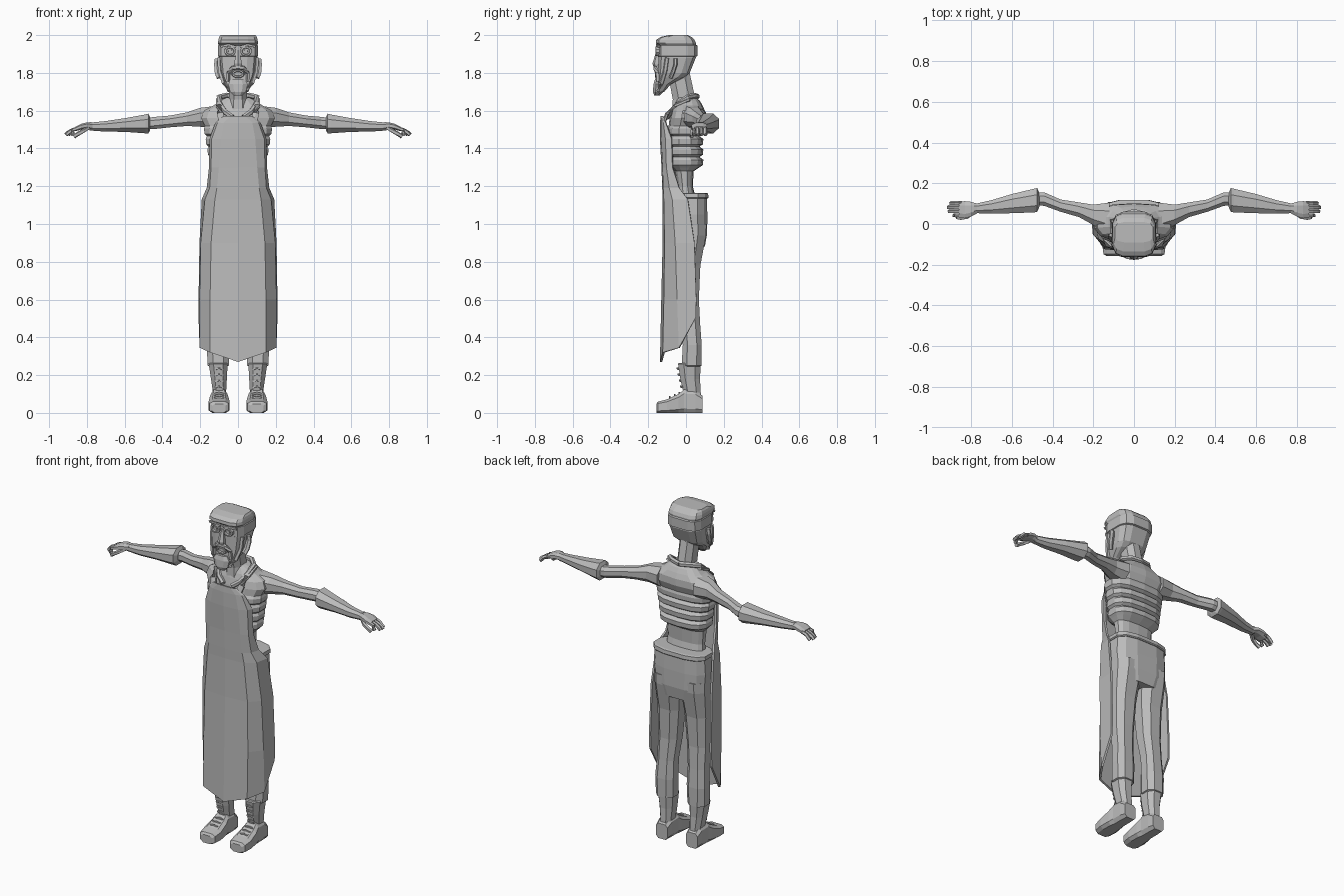
import bpy, bmesh, math
from mathutils import Vector

mat = bpy.data.materials.new("plain grey")
mat.diffuse_color = (0.5, 0.5, 0.5, 1)


def finish(name, bm, mirror=False, thick=0):
    bmesh.ops.recalc_face_normals(bm, faces=bm.faces)
    me = bpy.data.meshes.new(name)
    bm.to_mesh(me)
    bm.free()
    me.materials.append(mat)
    ob = bpy.data.objects.new(name, me)
    bpy.context.collection.objects.link(ob)
    if mirror:
        ob.modifiers.new("mirror", 'MIRROR').use_clip = True
    if thick:
        s = ob.modifiers.new("thickness", 'SOLIDIFY')
        s.thickness, s.offset = thick, 0
    return ob


def loft(name, rings, axis='z', n=8, p=0.8, mirror=False):
    """Rings are (position along axis, centre a, centre b, radius a, radius b)."""
    bm = bmesh.new()
    off = math.pi / n
    k = math.cos(off) ** p
    rows = []
    for t, ca, cb, ra, rb in rings:
        row = []
        for i in range(n):
            c, s = math.cos(off + i * 2 * off), math.sin(off + i * 2 * off)
            a = ca + ra * math.copysign(abs(c) ** p, c) / k
            b = cb + rb * math.copysign(abs(s) ** p, s) / k
            row.append(bm.verts.new({'x': (t, a, b), 'y': (a, t, b), 'z': (a, b, t)}[axis]))
        rows.append(row)
    for r, q in zip(rows, rows[1:]):
        for i in range(n):
            j = (i + 1) % n
            bm.faces.new((r[i], r[j], q[j], q[i]))
    bm.faces.new(rows[0])
    bm.faces.new(rows[-1])
    return finish(name, bm, mirror)


def body(name, rings, n=12, p=0.7, mirror=False, cx=0):
    """Upright loft; rings are (z, half width, front y, back y)."""
    return loft(name, [(z, cx, (f + b) / 2, h, (b - f) / 2) for z, h, f, b in rings], 'z', n, p, mirror)


def strip(name, pts, r, mirror=True, n=6, flat=1.0):
    """Faceted tube that follows a path."""
    bm = bmesh.new()
    pts = [Vector(q) for q in pts]
    rows = []
    for i, q in enumerate(pts):
        d = (pts[min(i + 1, len(pts) - 1)] - pts[max(i - 1, 0)]).normalized()
        u = d.cross(Vector((0, 0, 1) if abs(d.z) < 0.8 else (0, 1, 0))).normalized()
        v = d.cross(u)
        rows.append([bm.verts.new(q + r * (u * math.cos(a) + v * flat * math.sin(a)))
                     for a in [2 * math.pi * (j + .5) / n for j in range(n)]])
    for a, b in zip(rows, rows[1:]):
        for j in range(n):
            bm.faces.new((a[j], a[(j + 1) % n], b[(j + 1) % n], b[j]))
    bm.faces.new(rows[0])
    bm.faces.new(rows[-1])
    return finish(name, bm, mirror)


# torso: narrow waist, stepped ribs, broad shoulders
rings = [(1.10, .125, -.05, .06), (1.20, .115, -.045, .035), (1.28, .12, -.06, .04)]
for i in range(4):
    z, h = 1.30 + i * .055, .15 + i * .009
    rings += [(z, h - .012, -.085, .07), (z + .012, h, -.1, .088), (z + .04, h + .003, -.1, .09)]
rings += [(1.52, .175, -.09, .085), (1.56, .195, -.085, .1), (1.60, .18, -.075, .098),
          (1.63, .125, -.065, .085), (1.655, .095, -.05, .07), (1.67, .06, -.045, .05)]
body("torso", rings, 14, .75)
body("neck", [(1.58, .058, -.075, .05), (1.66, .047, -.07, .05), (1.82, .047, -.1, .015)], 8, .85)

# collar and apron straps
strip("collar", [(0, .06, 1.675), (.06, .045, 1.68), (.1, .01, 1.672), (.095, -.04, 1.635),
                 (.07, -.08, 1.595), (.03, -.1, 1.565)], .015)
strip("apron_strap", [(.1, .02, 1.66), (.1, -.06, 1.625), (.095, -.1, 1.585), (.08, -.12, 1.53)], .02, flat=.5)

# arms, wide sleeves cuffs at the elbow
loft("upper_arm", [(.12, .03, 1.565, .075, .06), (.2, .045, 1.565, .05, .05), (.27, .07, 1.555, .036, .036),
                   (.36, .09, 1.543, .03, .031), (.44, .122, 1.535, .033, .032), (.5, .125, 1.53, .03, .03)],
     'x', 8, .9, True)
loft("forearm", [(.465, .118, 1.53, .035, .035), (.475, .118, 1.532, .058, .052), (.49, .115, 1.53, .058, .05),
                 (.6, .1, 1.524, .047, .036), (.7, .084, 1.517, .033, .028), (.77, .077, 1.516, .024, .022),
                 (.785, .076, 1.518, .026, .022)], 'x', 8, .9, True)
loft("palm", [(.77, .076, 1.517, .024, .02), (.80, .073, 1.521, .036, .017), (.83, .07, 1.515, .042, .015),
              (.86, .071, 1.503, .038, .012)], 'x', 8, .8, True)
for i in range(4):
    y = .042 + i * .02
    tip = (.885, .908, .912, .9)[i]
    strip("finger", [(.845, y, 1.508), (.875, y, 1.498), (tip - .012, y, 1.484), (tip, y, 1.472)], .0105, n=5)
strip("thumb", [(.79, .055, 1.51), (.82, .035, 1.492), (.85, .03, 1.475), (.868, .033, 1.463)], .0115, n=5)

# trousers and waistband
body("trouser_seat", [(.88, .13, -.05, .1), (.95, .165, -.06, .112), (1.05, .172, -.06, .113),
                      (1.15, .165, -.055, .11)], 12, .7)
body("waistband", [(1.135, .168, -.06, .114), (1.14, .174, -.064, .119), (1.162, .172, -.062, .117),
                   (1.165, .16, -.05, .105)], 12, .7)
loft("trouser_leg", [(.245, .105, .03, .045, .043), (.25, .105, .03, .056, .053), (.36, .105, .033, .06, .05),
                     (.47, .102, .025, .055, .05), (.6, .096, .01, .062, .058), (.78, .09, .008, .071, .068),
                     (.94, .086, .02, .082, .086), (1.0, .085, .02, .083, .088)], 'z', 8, .8, True)

# boots with raised laces
loft("boot_shaft", [(.06, .1, .03, .036, .05), (.11, .098, .032, .035, .046), (.18, .101, .022, .042, .052),
                    (.26, .105, .018, .05, .06), (.265, .105, .018, .045, .055)], 'z', 8, .8, True)
loft("boot_foot", [(-.157, .1, .024, .035, .024), (-.148, .1, .03, .05, .03), (-.1, .1, .036, .056, .036),
                   (-.04, .1, .05, .05, .05), (-.01, .1, .062, .043, .062), (.05, .1, .06, .042, .06),
                   (.088, .1, .045, .038, .045)], 'y', 8, .5, True)
for i in range(3):
    y, z = -.085 + i * .025, .079 + i * .011
    strip("boot_lace", [(.075, y, z), (.1, y, z + .005), (.125, y, z)], .006, n=4)
for i in range(4):
    z, y = .135 + i * .032, -.02 - i * .006
    strip("shaft_lace", [(.08, y, z), (.1, y - .008, z + .006), (.122, y, z)], .006, n=4)

# long apron wrapping the sides, wider toward the hem
rows = [
    (1.57, (0, -.128), (.04, -.128), (.065, -.124), (.07, -.12)),
    (1.535, (0, -.132), (.075, -.127), (.105, -.115), (.115, -.105)),
    (1.45, (0, -.132), (.09, -.125), (.135, -.105), (.145, -.075)),
    (1.30, (0, -.124), (.1, -.118), (.138, -.1), (.148, -.07)),
    (1.19, (0, -.12), (.11, -.115), (.145, -.085), (.16, -.035)),
    (1.13, (0, -.118), (.12, -.112), (.17, -.07), (.186, .01)),
    (.90, (0, -.118), (.14, -.108), (.192, -.055), (.198, .045)),
    (.60, (0, -.125), (.145, -.112), (.198, -.045), (.203, .055)),
    (.27, (0, -.132), (.145, -.118), (.198, -.035), (.203, .052))]
hem = (0, .05, .075, .235)
bm = bmesh.new()
grid = [[bm.verts.new((x, y, r[0] + (hem[i] if r[0] < .3 else 0))) for i, (x, y) in enumerate(r[1:])] for r in rows]
for a, b in zip(grid, grid[1:]):
    for i in range(3):
        bm.faces.new((a[i], a[i + 1], b[i + 1], b[i]))
finish("apron", bm, True, .012)

# head, headband and flat cap
body("head", [(1.70, .045, -.15, -.115), (1.74, .068, -.152, -.08), (1.775, .085, -.15, -.01),
              (1.80, .093, -.148, .02), (1.88, .102, -.146, .052), (1.97, .1, -.146, .045)], 12, .55)
body("headband", [(1.885, .1, -.142, .05), (1.889, .107, -.148, .061), (1.945, .106, -.148, .061),
                  (1.95, .1, -.142, .052)], 12, .55)
body("cap", [(1.945, .1, -.146, .053), (1.957, .106, -.16, .053), (1.975, .104, -.158, .045),
             (1.99, .1, -.135, .03), (2.0, .093, -.09, .01)], 12, .5)

# face
loft("eye_rim", [(-.14, .042, 1.915, .03, .026), (-.16, .042, 1.915, .029, .025), (-.161, .042, 1.915, .02, .017),
                 (-.15, .042, 1.915, .018, .015)], 'y', 10, 1, True)
loft("pupil", [(-.14, .042, 1.915, .012, .012), (-.156, .042, 1.915, .009, .009)], 'y', 8, 1, True)
strip("brow", [(.01, -.154, 1.938), (.05, -.154, 1.948), (.09, -.142, 1.94)], .008, n=4)
body("nose", [(1.835, .02, -.17, -.13), (1.85, .02, -.175, -.13), (1.92, .009, -.154, -.13)], 6, .8)
strip("moustache", [(0, -.163, 1.83), (.03, -.162, 1.826), (.052, -.152, 1.8), (.056, -.148, 1.755)], .012, n=5)
loft("mouth", [(-.14, 0, 1.795, .035, .024), (-.163, 0, 1.795, .03, .02), (-.163, 0, 1.795, .022, .012),
               (-.152, 0, 1.795, .02, .01)], 'y', 8, 1)
body("beard", [(1.68, .022, -.168, -.14), (1.70, .042, -.175, -.12), (1.74, .052, -.172, -.12),
               (1.765, .035, -.165, -.13)], 8, .8)
strip("sideburn", [(.1, -.1, 1.88), (.096, -.11, 1.81), (.075, -.13, 1.745), (.045, -.145, 1.705)], .012, n=5)
strip("ear", [(.098, -.082, 1.775), (.108, -.07, 1.8), (.112, -.055, 1.845), (.108, -.055, 1.875)], .017, n=6, flat=.6)
